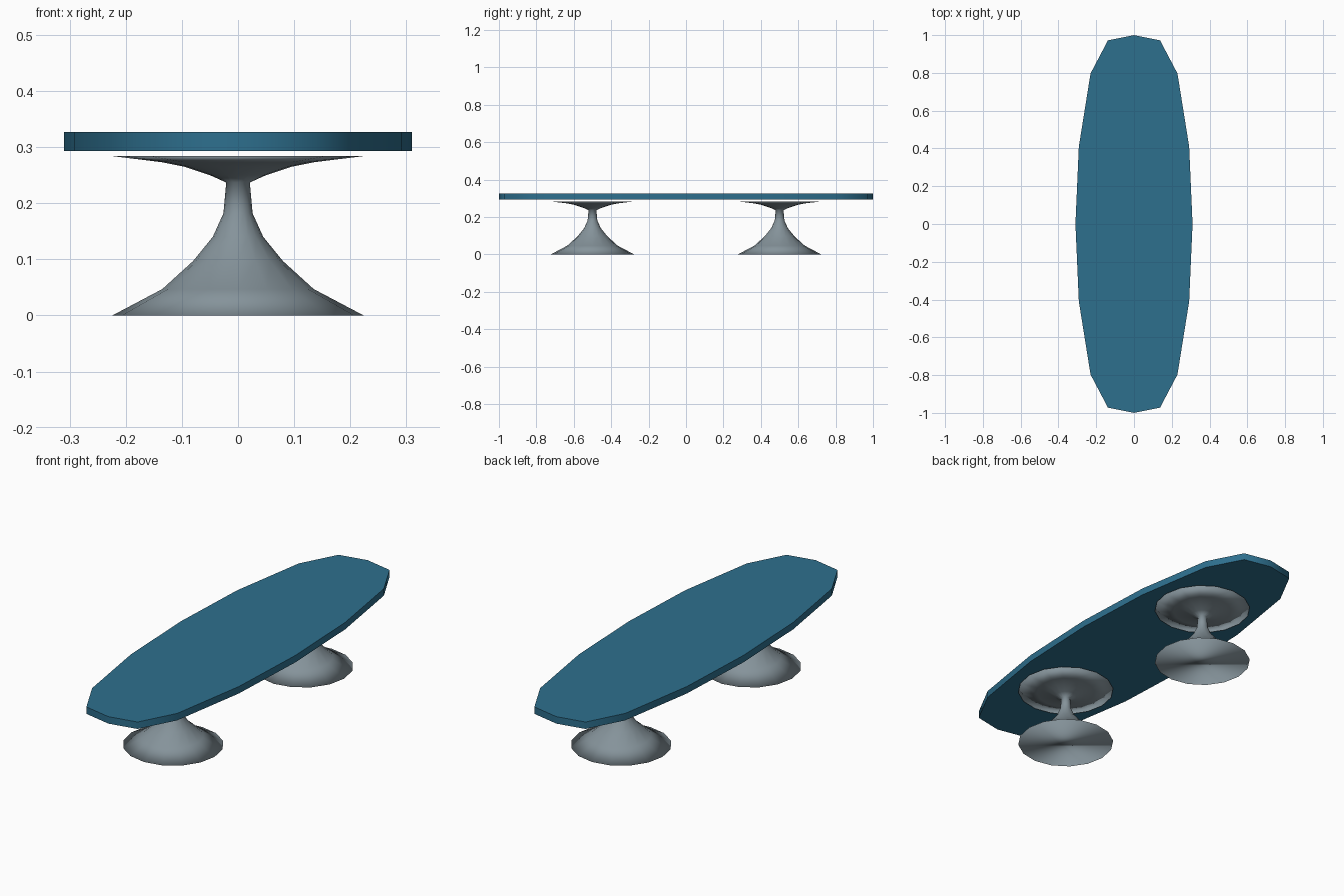
import bpy, bmesh, math

cube = bpy.data.objects.get("Cube")
if cube:
    bpy.data.objects.remove(cube, do_unlink=True)


def material(name, rgb):
    m = bpy.data.materials.new(name)
    m.use_nodes = True
    m.diffuse_color = (*rgb, 1)
    m.node_tree.nodes["Principled BSDF"].inputs["Base Color"].default_value = (*rgb, 1)
    return m


def loft(name, rings, mat):
    """Skin a stack of equal-sized point rings and cap both ends."""
    bm = bmesh.new()
    loops = [[bm.verts.new(p) for p in ring] for ring in rings]
    n = len(loops[0])
    for low, high in zip(loops, loops[1:]):
        for i in range(n):
            j = (i + 1) % n
            bm.faces.new((low[i], low[j], high[j], high[i]))
    bm.faces.new(loops[0][::-1])
    bm.faces.new(loops[-1])
    bmesh.ops.recalc_face_normals(bm, faces=bm.faces)
    mesh = bpy.data.meshes.new(name)
    bm.to_mesh(mesh)
    bm.free()
    mesh.materials.append(mat)
    ob = bpy.data.objects.new(name, mesh)
    bpy.context.collection.objects.link(ob)
    return ob


def smooth(ob, angle):
    bpy.ops.object.select_all(action='DESELECT')
    ob.select_set(True)
    bpy.context.view_layer.objects.active = ob
    bpy.ops.object.shade_smooth_by_angle(angle=math.radians(angle))


blue = material("blue top", (0.027, 0.16, 0.27))
grey = material("grey metal", (0.235, 0.292, 0.325))

# Table top: one quarter of the outline, mirrored to all four
quarter = [(0.31, 0), (0.292, 0.41), (0.23, 0.797), (0.138, 0.972), (0, 1)]
half = quarter + [(-x, y) for x, y in quarter[-2::-1]]
outline = half + [(x, -y) for x, y in half[-2:0:-1]]
top = loft("table_top", [[(x, y, z) for x, y in outline] for z in (0.293, 0.327)], blue)
smooth(top, 60)

# Pedestals: flared foot, narrow neck and flared support plate
profile = [(0.224, 0), (0.135, 0.047), (0.08, 0.097), (0.045, 0.14), (0.026, 0.182),
           (0.021, 0.237), (0.05, 0.25), (0.095, 0.265), (0.135, 0.273), (0.224, 0.284)]
SIDES = 16
for name, cy in (("front_pedestal", -0.5), ("back_pedestal", 0.5)):
    rings = [[(r * math.cos(math.tau * i / SIDES), cy + r * math.sin(math.tau * i / SIDES), z)
              for i in range(SIDES)] for r, z in profile]
    smooth(loft(name, rings, grey), 180)
